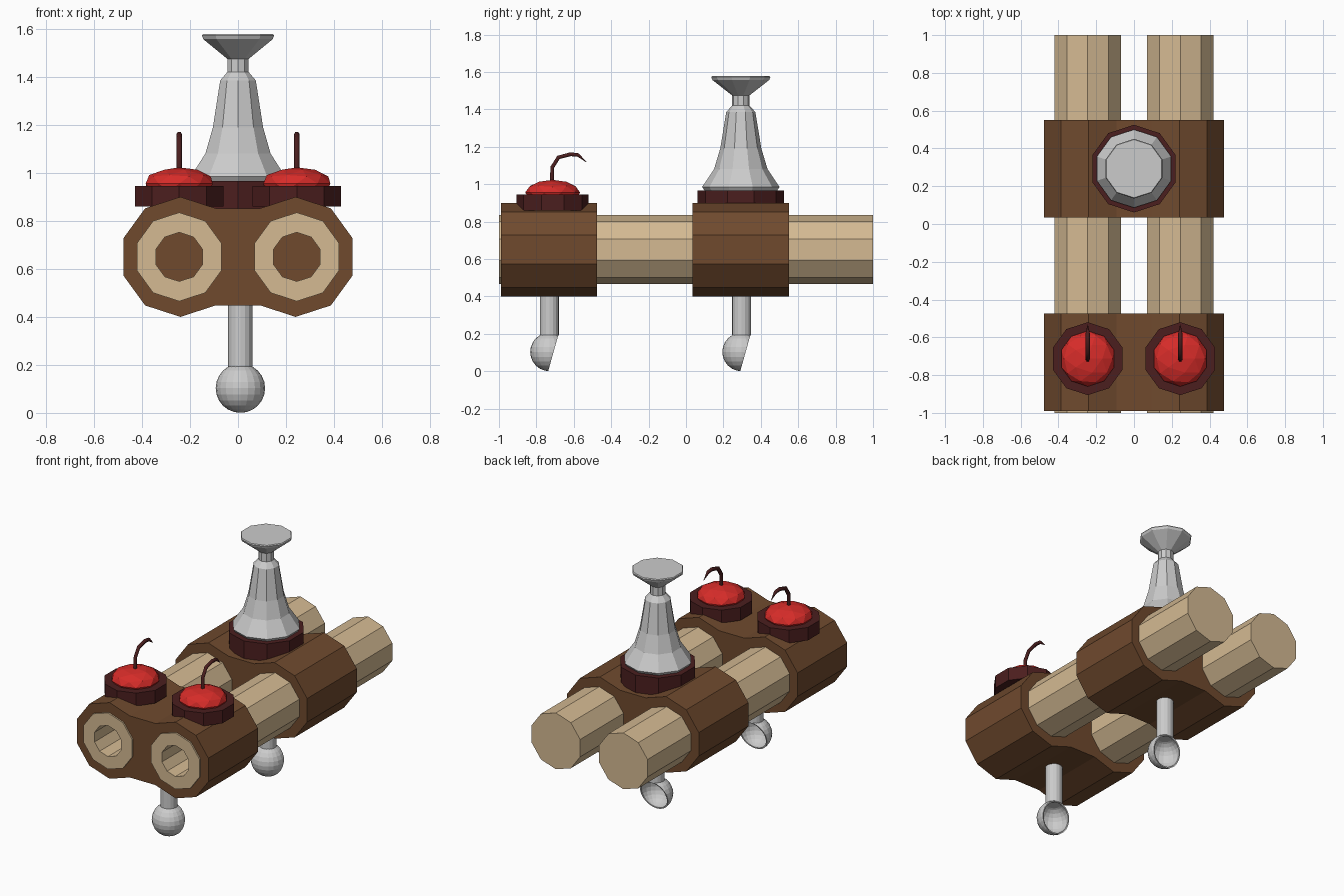
import bpy, bmesh
from math import sin, cos, pi, radians
from mathutils import Vector

if "Cube" in bpy.data.objects:
    bpy.data.objects.remove(bpy.data.objects["Cube"])


def material(name, rgb):
    m = bpy.data.materials.new(name)
    m.diffuse_color = (*rgb, 1)
    m.use_nodes = True
    m.node_tree.nodes["Principled BSDF"].inputs["Base Color"].default_value = m.diffuse_color
    return m


TAN = material("pale_wood", (0.66, 0.49, 0.29))
BROWN = material("brown_wood", (0.16, 0.068, 0.027))
DARK = material("dark_red", (0.07, 0.013, 0.013))
RED = material("bright_red", (0.68, 0.025, 0.022))


def finish(name, bm, mat=None):
    bmesh.ops.recalc_face_normals(bm, faces=bm.faces)
    me = bpy.data.meshes.new(name)
    bm.to_mesh(me)
    bm.free()
    ob = bpy.data.objects.new(name, me)
    bpy.context.collection.objects.link(ob)
    if mat:
        me.materials.append(mat)
    return ob


def lathe(name, profile, centre, mat=None, axis="Z", sides=10):
    """Spin (radius, height) points round an axis and cap both ends."""
    bm = bmesh.new()
    c = Vector(centre)
    rings = []
    for r, h in profile:
        ring = []
        for i in range(sides):
            a = pi / 2 + 2 * pi * i / sides
            u, v = r * cos(a), r * sin(a)
            ring.append(bm.verts.new(c + Vector((u, v, h) if axis == "Z" else (u, h, v))))
        rings.append(ring)
    for a, b in zip(rings, rings[1:]):
        for i in range(sides):
            j = (i + 1) % sides
            bm.faces.new((a[i], a[j], b[j], b[i]))
    bm.faces.new(rings[0])
    bm.faces.new(rings[-1])
    return finish(name, bm, mat)


def band(name, y0, y1):
    """Two joined decagons extruded along y."""
    right = [(0.24 + 0.25 * cos(radians(a)), 0.65 + 0.25 * sin(radians(a)))
             for a in range(-126, 127, 36)]
    outline = right + [(-x, z) for x, z in reversed(right)]
    bm = bmesh.new()
    face = bm.faces.new([bm.verts.new((x, y0, z)) for x, z in outline])
    ext = bmesh.ops.extrude_face_region(bm, geom=[face], use_keep_orig=True)
    bmesh.ops.translate(bm, vec=(0, y1 - y0, 0),
                        verts=[g for g in ext["geom"] if isinstance(g, bmesh.types.BMVert)])
    return finish(name, bm, BROWN)


# Bands holding the barrels
front_band = band("front_band", -0.99, -0.475)
band("rear_band", 0.035, 0.55)

for side, s in (("left", -1), ("right", 1)):
    x = 0.245 * s

    # Barrel, bored from the front
    lathe(side + "_barrel", [(0.102, 0.1), (0.102, -1), (0.185, -1), (0.185, 1)],
          (x, 0, 0.65), TAN, axis="Y")
    cutter = lathe(side + "_bore_cutter", [(0.15, -1.1), (0.15, -0.4)],
                   (x, 0, 0.65), axis="Y")
    cutter.hide_render = True
    cutter.hide_viewport = True
    mod = front_band.modifiers.new(side + "_hole", "BOOLEAN")
    mod.object = cutter
    mod.operation = "DIFFERENCE"
    mod.solver = "EXACT"

    # Dark cup and faceted red button
    lathe(side + "_button_cup", [(0.193, 0.86), (0.193, 0.945)], (x, -0.713, 0), DARK)
    bm = bmesh.new()
    bmesh.ops.create_icosphere(bm, subdivisions=2, radius=1)
    for v in bm.verts:
        v.co = Vector((v.co.x * 0.147 + x, v.co.y * 0.147 - 0.713, v.co.z * 0.068 + 0.955))
    finish(side + "_button", bm, RED)

    # Curved stem tapering to a point
    cu = bpy.data.curves.new(side + "_stem", "CURVE")
    cu.dimensions = "3D"
    cu.bevel_depth = 0.012
    cu.bevel_resolution = 1
    cu.use_fill_caps = True
    path = [(-0.717, 1.0, 1), (-0.715, 1.09, 1), (-0.682, 1.143, 1),
            (-0.618, 1.16, 1), (-0.577, 1.156, 0.9), (-0.533, 1.118, 0.1)]
    sp = cu.splines.new("POLY")
    sp.points.add(len(path) - 1)
    for p, (y, z, r) in zip(sp.points, path):
        p.co = (x, y, z, 1)
        p.radius = r
    cu.materials.append(DARK)
    bpy.context.collection.objects.link(bpy.data.objects.new(side + "_stem", cu))

# Bell on its base
lathe("bell_base", [(0.232, 0.85), (0.232, 0.967)], (0, 0.293, 0), DARK)
lathe("bell", [(0.19, 0.96), (0.207, 0.985), (0.143, 1.08), (0.11, 1.19), (0.078, 1.385),
               (0.047, 1.42), (0.047, 1.475), (0.152, 1.557), (0.158, 1.572), (0.154, 1.578)],
      (0, 0.293, 0))

# Posts with hollow half-ball feet
for place, y in (("front", -0.73), ("rear", 0.297)):
    lathe(place + "_post", [(0.051, 0.19), (0.051, 0.47)], (0.01, y, 0), sides=16)
    bm = bmesh.new()
    bmesh.ops.create_uvsphere(bm, u_segments=20, v_segments=12, radius=0.103)
    bmesh.ops.translate(bm, verts=bm.verts, vec=(0.01, y, 0.103))
    bmesh.ops.bisect_plane(bm, geom=bm.verts[:] + bm.edges[:] + bm.faces[:],
                           plane_co=(0.01, y + 0.022, 0.103),
                           plane_no=Vector((0, 1, -0.28)), clear_outer=True)
    foot = finish(place + "_foot", bm)
    shell = foot.modifiers.new("shell", "SOLIDIFY")
    shell.thickness = 0.008
    shell.offset = -1
